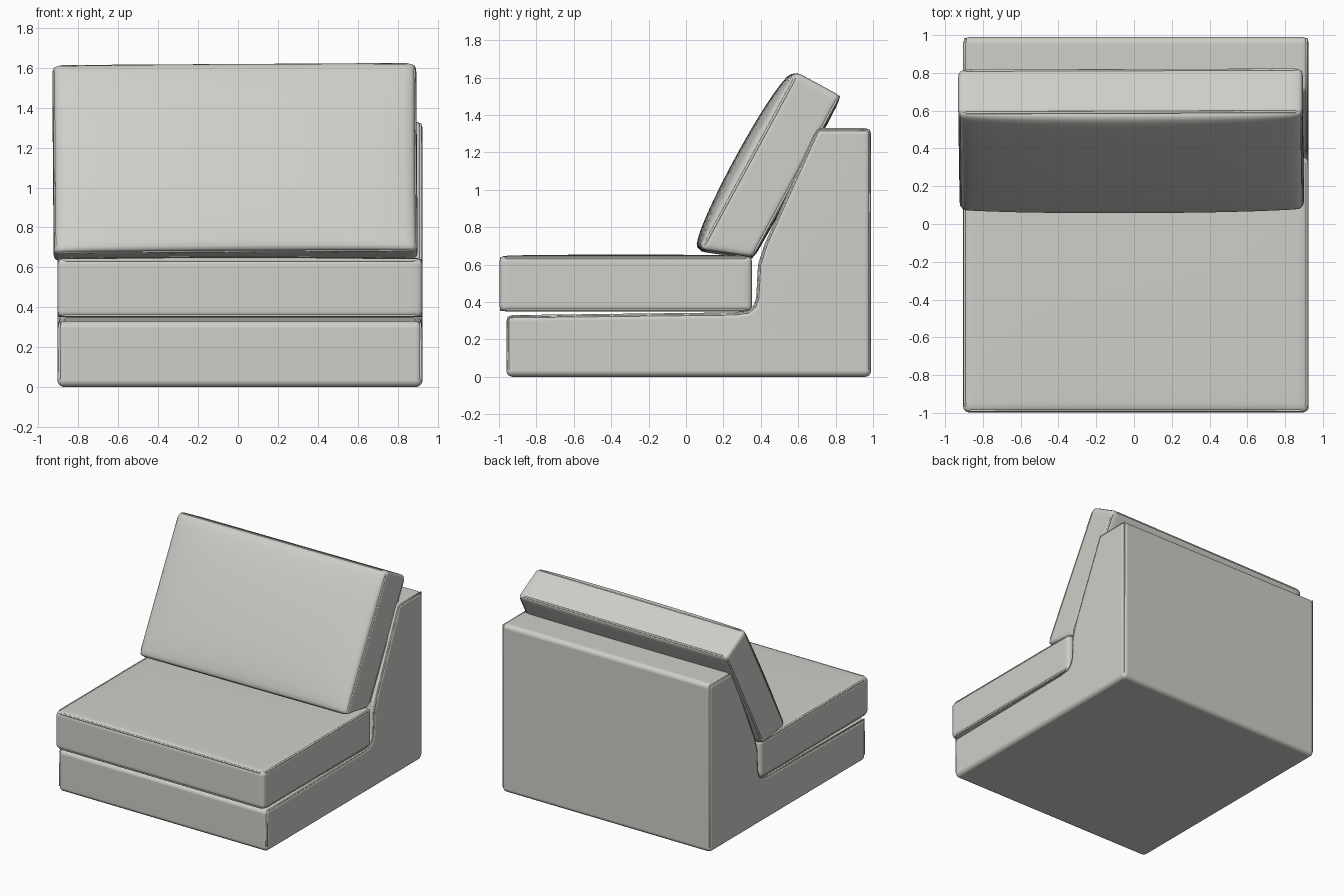
import bpy, bmesh, math
from math import sin, pi, radians
from mathutils import Vector, Matrix

cube = bpy.data.objects.get("Cube")
if cube:
    bpy.data.objects.remove(cube)

fabric = bpy.data.materials.new("light_grey_fabric")
fabric.use_nodes = True
colour = (0.62, 0.62, 0.585, 1)
fabric.diffuse_color = colour
fabric.node_tree.nodes["Principled BSDF"].inputs["Base Color"].default_value = colour


def add_object(name, data, matrix=Matrix()):
    ob = bpy.data.objects.new(name, data)
    bpy.context.collection.objects.link(ob)
    data.materials.append(fabric)
    ob.matrix_world = matrix
    return ob


def mesh_object(name, bm, matrix=Matrix()):
    bmesh.ops.recalc_face_normals(bm, faces=bm.faces[:])
    for f in bm.faces:
        f.smooth = True
    mesh = bpy.data.meshes.new(name)
    bm.to_mesh(mesh)
    bm.free()
    return add_object(name, mesh, matrix)


def piping(name, points, matrix=Matrix(), cyclic=True, radius=0.007):
    curve = bpy.data.curves.new(name, "CURVE")
    curve.dimensions = "3D"
    curve.bevel_depth = radius
    curve.bevel_resolution = 2
    spline = curve.splines.new("POLY")
    spline.points.add(len(points) - 1)
    for sp, p in zip(spline.points, points):
        sp.co = (*p, 1)
    spline.use_cyclic_u = cyclic
    spline.use_smooth = True
    return add_object(name, curve, matrix)


def cushion(name, half, r, matrix, puff_front, puff_back=0, taper=0):
    """Rounded box with pillowed broad faces (local z) and piped rims."""
    half = Vector(half)
    inner = half - Vector((r, r, r))

    def shape(p):
        # pull the lower rear edge up, so the underside rests on the seat
        k = (1 - p.y / half.y) * (1 - p.z / half.z) / 4
        return Vector((p.x, p.y + taper * k, p.z))

    bm = bmesh.new()
    bmesh.ops.create_cube(bm, size=2)
    bmesh.ops.subdivide_edges(bm, edges=bm.edges[:], cuts=25, use_grid_fill=True)
    for v in bm.verts:
        u = Vector([sin(c * pi / 2) for c in v.co])
        p = Vector([a * b for a, b in zip(u, half)])
        core = Vector([max(-i, min(i, c)) for c, i in zip(p, inner)])
        d = p - core
        if d.length > 1e-6:
            p = core + d.normalized() * min(r, max(map(abs, d)))
        swell = max(0, (1 - u.x ** 2) * (1 - u.y ** 2)) ** 0.4
        if abs(v.co.z) > 0.999:
            p.z += swell * (puff_front if v.co.z > 0 else -puff_back)
        v.co = shape(p)
    mesh_object(name, bm, matrix)

    # Piping on both rims
    corner, steps, inset = 0.045, 6, r * 0.3
    for side, z in (("front", half.z - inset), ("rear", inset - half.z)):
        pts = []
        for q, (sx, sy) in enumerate(((1, 1), (-1, 1), (-1, -1), (1, -1))):
            for i in range(steps + 1):
                a = (q + i / steps) * pi / 2
                pts.append(shape(Vector((
                    sx * (half.x - inset - corner) + corner * math.cos(a),
                    sy * (half.y - inset - corner) + corner * sin(a), z))))
        piping(f"{name}_{side}_piping", pts, matrix)


# Base: one side profile (y, z) swept across the width
profile = [Vector(p) for p in (
    (0.99, 0), (0.99, 1.33), (0.70, 1.33), (0.42, 0.71), (0.385, 0.60),
    (0.375, 0.42), (0.36, 0.38), (0.33, 0.355), (0.26, 0.345),
    (-0.96, 0.33), (-0.96, 0))]
half_width, mid_x = 0.915, 0.01
bm = bmesh.new()
face = bm.faces.new([bm.verts.new((mid_x - half_width, *p)) for p in profile])
ext = bmesh.ops.extrude_face_region(bm, geom=[face])
bmesh.ops.translate(bm, vec=(2 * half_width, 0, 0),
                    verts=[g for g in ext["geom"] if isinstance(g, bmesh.types.BMVert)])
base = mesh_object("base", bm)
bevel = base.modifiers.new("soft_edges", "BEVEL")
bevel.width = 0.035
bevel.segments = 5
bevel.limit_method = "ANGLE"
bevel.angle_limit = radians(50)
base.modifiers.new("clean_shading", "WEIGHTED_NORMAL")


# Piping along the side seams of the base, following the inset profile
def inset_profile(d):
    out = []
    for i in range(1, len(profile) - 1):
        a = (profile[i] - profile[i - 1]).normalized()
        b = (profile[i + 1] - profile[i]).normalized()
        na, nb = Vector((-a.y, a.x)), Vector((-b.y, b.x))
        out.append(profile[i] + (na + nb) * d / (1 + na.dot(nb)))
    foot = [Vector((out[0].x, 0.04))]
    return foot + out + [Vector((out[-1].x, 0.04))]


for side, s in (("left", 1), ("right", -1)):
    x = mid_x + s * (half_width - 0.011)
    piping(f"base_{side}_piping", [(x, *p) for p in inset_profile(0.011)],
           cyclic=False, radius=0.006)

# Seat cushion
cushion("seat_cushion", (0.915, 0.675, 0.147), 0.03,
        Matrix.Translation((mid_x, -0.322, 0.497)), 0.01)

# Back cushion, leaning on the sloped back
lean = (Matrix.Translation((-0.015, 0.449, 1.086))
        @ Matrix.Rotation(radians(61.5), 4, "X")
        @ Matrix.Rotation(radians(0.4), 4, "Z"))
cushion("back_cushion", (0.912, 0.54, 0.135), 0.03, lean, 0.07, 0.01, 0.1)
